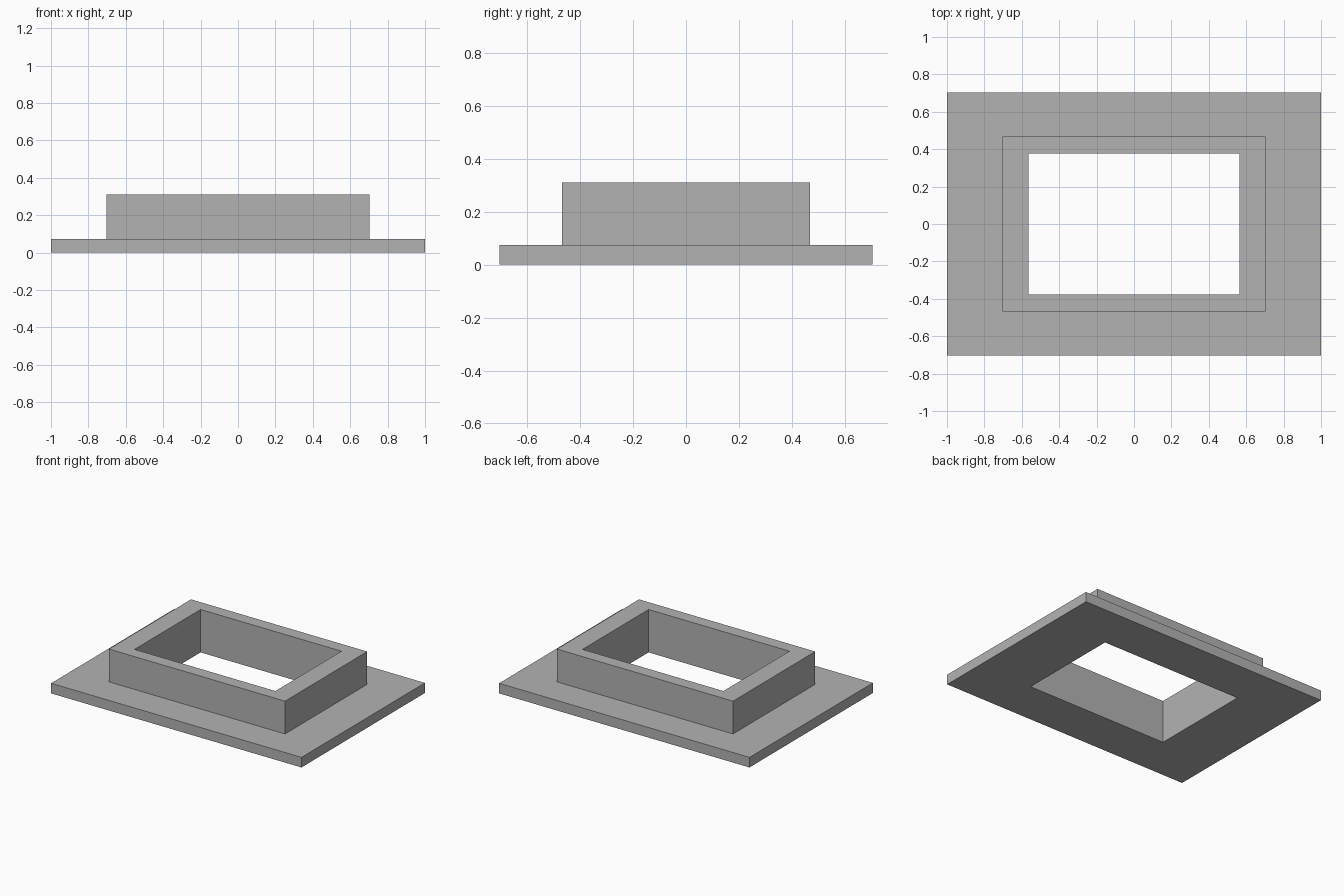
import bpy
import bmesh

if "Cube" in bpy.data.objects:
    bpy.data.objects.remove(bpy.data.objects["Cube"])

grey = bpy.data.materials.new("grey")
grey.diffuse_color = (0.45, 0.45, 0.45, 1)
grey.use_nodes = True
grey.node_tree.nodes["Principled BSDF"].inputs["Base Color"].default_value = grey.diffuse_color

# Cross-section as rectangular rings: half width, half depth, height
RINGS = [
    (1.0, 0.704, 0.0),       # flange bottom edge
    (1.0, 0.704, 0.073),     # flange top edge
    (0.704, 0.469, 0.073),   # collar foot
    (0.704, 0.469, 0.31),    # collar rim, outside
    (0.563, 0.377, 0.31),    # collar rim, inside
    (0.563, 0.377, 0.0),     # opening bottom edge
]

# Flanged collar: each ring bridged to the next, the last back to the first
bm = bmesh.new()
loops = [[bm.verts.new((sx * x, sy * y, z))
          for sx, sy in ((-1, -1), (1, -1), (1, 1), (-1, 1))]
         for x, y, z in RINGS]
for a, b in zip(loops, loops[1:] + loops[:1]):
    for i in range(4):
        j = (i + 1) % 4
        bm.faces.new((a[i], a[j], b[j], b[i]))
bmesh.ops.recalc_face_normals(bm, faces=bm.faces)

mesh = bpy.data.meshes.new("flanged_collar")
bm.to_mesh(mesh)
bm.free()
mesh.materials.append(grey)
collar = bpy.data.objects.new("flanged_collar", mesh)
bpy.context.collection.objects.link(collar)
